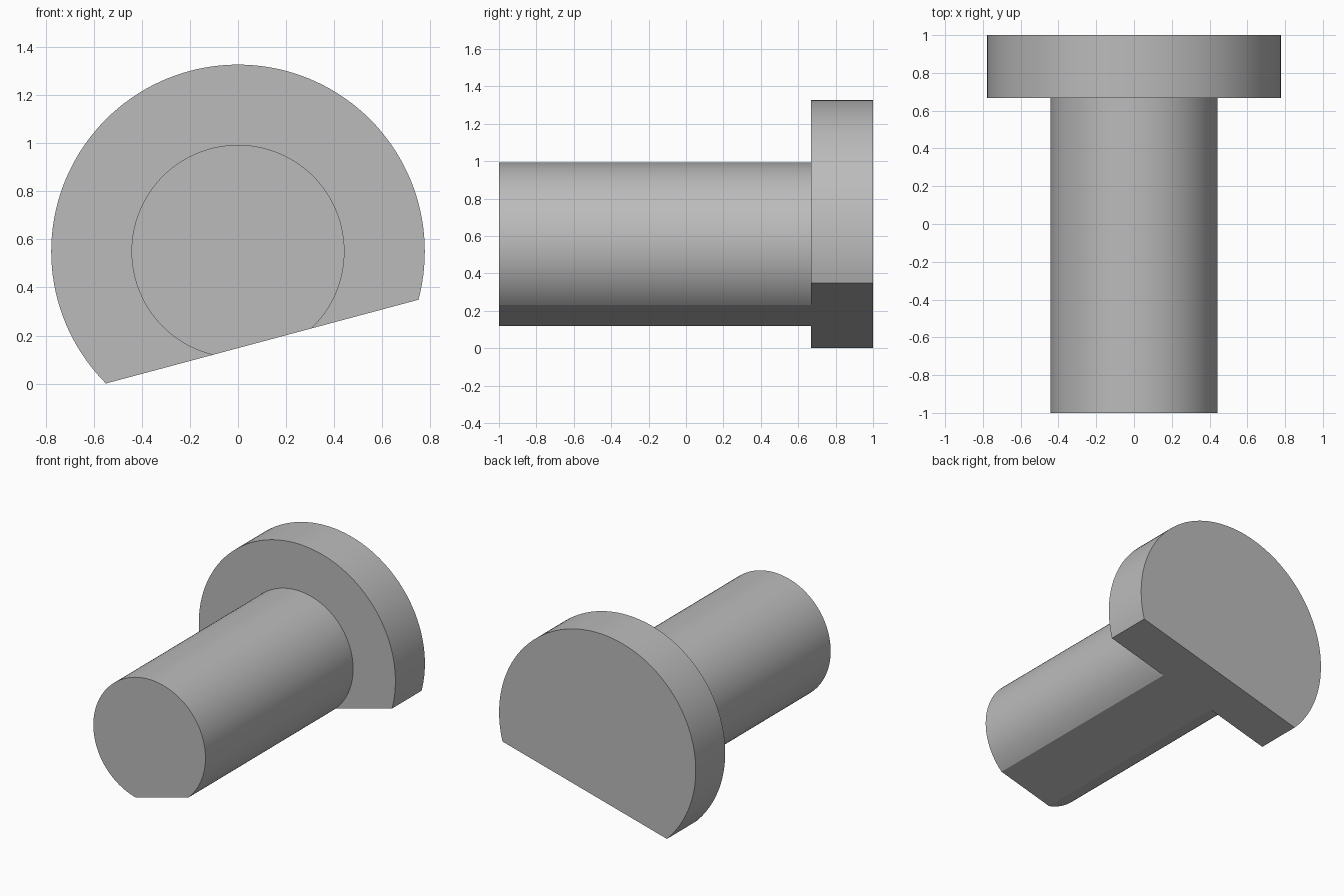
import bpy
import bmesh
import math

cube = bpy.data.objects.get("Cube")
if cube:
    bpy.data.objects.remove(cube, do_unlink=True)

HEAD_R, SHANK_R = 0.777, 0.443
FLAT_DIST = HEAD_R / 2          # distance from the axis to the shared flat
AXIS_Z = 0.55
FLAT_DIR = math.radians(-75)    # direction the flat faces
STEPS = 96

steel = bpy.data.materials.new("plain grey")
steel.use_nodes = True
grey = (0.5, 0.5, 0.5, 1)
steel.diffuse_color = grey
steel.node_tree.nodes["Principled BSDF"].inputs["Base Color"].default_value = grey

bm = bmesh.new()


def ring(radius, y):
    """Open arc of a circle, its two ends lying on the flat."""
    half = math.acos(FLAT_DIST / radius)
    sweep = 2 * (math.pi - half)
    angles = [FLAT_DIR + half + sweep * i / STEPS for i in range(STEPS + 1)]
    return [bm.verts.new((radius * math.cos(a), y, AXIS_Z + radius * math.sin(a)))
            for a in angles]


# Shank wall, shoulder and head wall, lofted front to back
rings = [ring(SHANK_R, -1), ring(SHANK_R, 0.667), ring(HEAD_R, 0.667), ring(HEAD_R, 1)]
for a, b in zip(rings, rings[1:]):
    for i in range(STEPS):
        bm.faces.new((a[i], a[i + 1], b[i + 1], b[i]))

# End caps
bm.faces.new(rings[0])
bm.faces.new(rings[-1])

# One T-shaped flat running under both shank and head
bm.faces.new([r[0] for r in rings] + [r[-1] for r in reversed(rings)])

bmesh.ops.recalc_face_normals(bm, faces=bm.faces)
mesh = bpy.data.meshes.new("flatted_headed_pin")
bm.to_mesh(mesh)
bm.free()
mesh.materials.append(steel)

pin = bpy.data.objects.new("flatted_headed_pin", mesh)
bpy.context.collection.objects.link(pin)
bpy.ops.object.select_all(action='DESELECT')
pin.select_set(True)
bpy.context.view_layer.objects.active = pin
bpy.ops.object.shade_smooth_by_angle(angle=math.radians(20))
